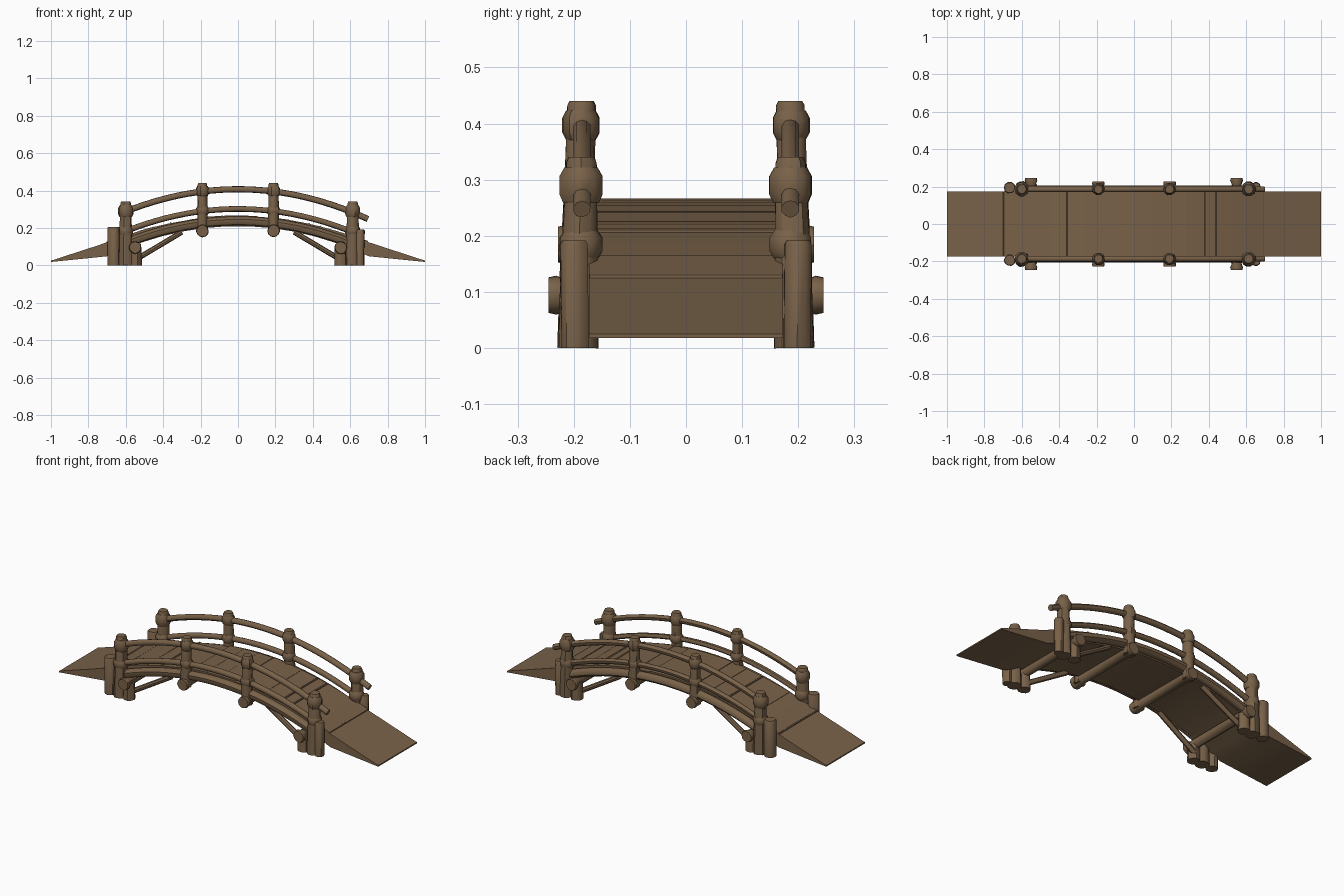
import bpy, bmesh, math, random
from mathutils import Vector

if "Cube" in bpy.data.objects:
    bpy.data.objects.remove(bpy.data.objects["Cube"])

random.seed(4)
wood = bpy.data.materials.new("brown_wood")
wood.diffuse_color = (0.19, 0.121, 0.066, 1)
wood.use_nodes = True
wood.node_tree.nodes["Principled BSDF"].inputs["Base Color"].default_value = wood.diffuse_color


def finish(name, bm):
    bmesh.ops.recalc_face_normals(bm, faces=bm.faces[:])
    me = bpy.data.meshes.new(name)
    bm.to_mesh(me)
    bm.free()
    me.materials.append(wood)
    ob = bpy.data.objects.new(name, me)
    bpy.context.collection.objects.link(ob)
    return ob


def tube(name, pts, radii, sides=10, rough=0.05):
    """Slightly irregular round timber along a path, closed at both ends."""
    bm = bmesh.new()
    pts = [Vector(p) for p in pts]
    wobble = [1 + random.uniform(-rough, rough) for _ in range(sides)]
    rings = []
    for i, p in enumerate(pts):
        d = (pts[min(i + 1, len(pts) - 1)] - pts[max(i - 1, 0)]).normalized()
        ref = Vector((1, 0, 0)) if abs(d.y) > 0.8 else Vector((0, 1, 0))
        u = d.cross(ref).normalized()
        v = d.cross(u)
        r = radii[i] if isinstance(radii, (list, tuple)) else radii
        ring = []
        for k in range(sides):
            a = 2 * math.pi * k / sides
            ring.append(bm.verts.new(p + (u * math.cos(a) + v * math.sin(a)) * r * wobble[k]))
        rings.append(ring)
    for a, b in zip(rings, rings[1:]):
        for k in range(sides):
            n = (k + 1) % sides
            bm.faces.new((a[k], a[n], b[n], b[k]))
    bm.faces.new(rings[0])
    bm.faces.new(rings[-1])
    return finish(name, bm)


def arc(x0, x1, y, top, k=0.33, n=22):
    out = []
    for i in range(n + 1):
        x = x0 + (x1 - x0) * i / n
        out.append((x, y, top - k * x * x))
    return out


# Deck: stepped plank profile over a smooth curved underside, with sloped ramps
def deck_top(x):
    if abs(x) > 0.7:
        return 0.025 + (1 - abs(x)) / 0.3 * 0.095
    return 0.262 - 0.285 * x * x


cuts = [-1, -0.7, -0.6, -0.53, -0.45, -0.36, -0.26, -0.17, -0.08, 0.01, 0.1,
        0.19, 0.28, 0.38, 0.44, 0.52, 0.6, 0.69, 1]
profile = []
for a, b in zip(cuts, cuts[1:]):
    d = 0 if abs(a) == 1 or abs(b) == 1 else random.uniform(0, 0.006)
    profile += [(a, deck_top(a) + d), (b, deck_top(b) + d)]
profile.append((1, 0.018))
for i in range(25):
    x = 0.7 - 1.4 * i / 24
    profile.append((x, 0.21 - 0.33 * x * x))
profile.append((-1, 0.018))
bm = bmesh.new()
sides = [[bm.verts.new((x, y, z)) for x, z in profile] for y in (-0.173, 0.173)]
for s in sides:
    bm.faces.new(s)
for i in range(len(profile)):
    j = (i + 1) % len(profile)
    bm.faces.new((sides[0][i], sides[0][j], sides[1][j], sides[1][i]))
bmesh.ops.triangulate(bm, faces=[f for f in bm.faces if len(f.verts) > 4])
finish("deck", bm)

# Plank seams: thin raised lips across the deck
for x in (-0.7, -0.36, 0.38, 0.44, 0.69):
    tube("plank_lip", [(x, -0.172, deck_top(x) + 0.001), (x, 0.172, deck_top(x) + 0.001)], 0.005, 6)

# Cross logs under the deck with flared ends
for x, z, e in ((-0.55, 0.095, 0.245), (-0.19, 0.184, 0.228),
                (0.19, 0.184, 0.228), (0.55, 0.095, 0.245)):
    ys = [-e, -e + 0.014, -e + 0.035, e - 0.035, e - 0.014, e]
    tube("cross_log", [(x, y, z) for y in ys],
         [0.031, 0.034, 0.025, 0.025, 0.034, 0.031], 12)

for s in (-1, 1):
    # Curved rails and the side beam
    tube("upper_rail", arc(-0.63, 0.695, s * 0.186, 0.407), 0.016)
    tube("lower_rail", arc(-0.62, 0.63, s * 0.19, 0.302), 0.015)
    tube("side_beam", arc(-0.6, 0.6, s * 0.183, 0.238), 0.024)

    # Middle posts with bindings at the rails
    for x in (-0.19, 0.19):
        tube("middle_post", [(x, s * 0.192, 0.165), (x, s * 0.19, 0.3), (x, s * 0.186, 0.432), (x, s * 0.186, 0.44)],
             [0.029, 0.027, 0.026, 0.022])
        for z, h in ((0.397, 0.026), (0.292, 0.022)):
            tube("post_binding", [(x, s * 0.187, z - h), (x, s * 0.187, z - h / 2),
                                  (x, s * 0.187, z + h / 2), (x, s * 0.187, z + h)],
                 [0.027, 0.034, 0.034, 0.027])

    for e in (-1, 1):
        # Tall end post with bindings
        x = -0.6 if e < 0 else 0.613
        tube("end_post", [(x, s * 0.193, 0), (x, s * 0.191, 0.15), (x, s * 0.187, 0.33), (x, s * 0.187, 0.34)],
             [0.037, 0.034, 0.028, 0.024])
        for z, h in ((0.29, 0.032), (0.185, 0.025)):
            tube("post_binding", [(x, s * 0.187, z - h), (x, s * 0.187, z - h / 2),
                                  (x, s * 0.187, z + h / 2), (x, s * 0.187, z + h)],
                 [0.032, 0.039, 0.039, 0.03])
        # Outer short post
        if e < 0:
            tube("outer_post", [(-0.665, s * 0.194, 0), (-0.665, s * 0.194, 0.2), (-0.665, s * 0.194, 0.206)],
                 [0.031, 0.031, 0.027])
        else:
            tube("outer_post", [(0.65, s * 0.198, 0), (0.652, s * 0.2, 0.185), (0.652, s * 0.2, 0.192)],
                 [0.025, 0.025, 0.021])
        # Inner stub carrying the cross log
        tube("inner_stub", [(e * 0.547, s * 0.193, 0), (e * 0.547, s * 0.193, 0.095)], [0.033, 0.03])
        # Diagonal brace
        tube("brace", [(e * 0.54, s * 0.175, 0.035), (e * 0.3, s * 0.165, 0.178)], 0.014, 8)

# Smooth the round timbers, keep edges sharp
for ob in bpy.context.collection.objects:
    ob.select_set(True)
    bpy.context.view_layer.objects.active = ob
bpy.ops.object.shade_smooth_by_angle(angle=math.radians(40))
